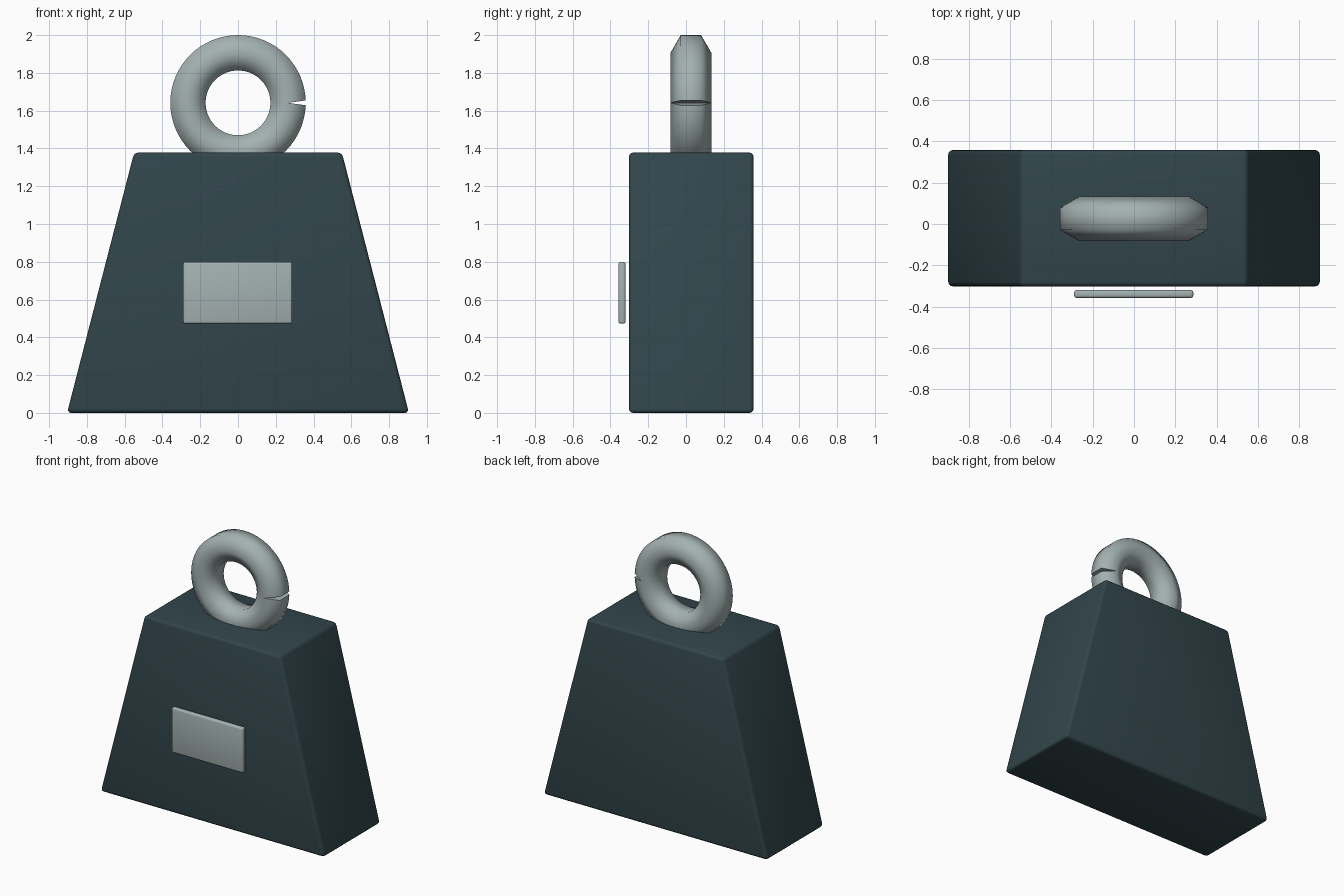
import bpy, bmesh, math

if "Cube" in bpy.data.objects:
    bpy.data.objects.remove(bpy.data.objects["Cube"])


def material(name, rgb):
    m = bpy.data.materials.new(name)
    m.diffuse_color = (*rgb, 1)
    m.use_nodes = True
    m.node_tree.nodes["Principled BSDF"].inputs["Base Color"].default_value = m.diffuse_color
    return m


iron = material("dark iron", (0.031, 0.060, 0.071))
steel = material("pale steel", (0.37, 0.44, 0.44))


def make_object(name, bm, mat, bevel=0.0, angle=65):
    bmesh.ops.recalc_face_normals(bm, faces=bm.faces)
    mesh = bpy.data.meshes.new(name)
    bm.to_mesh(mesh)
    bm.free()
    ob = bpy.data.objects.new(name, mesh)
    bpy.context.collection.objects.link(ob)
    mesh.materials.append(mat)
    bpy.ops.object.select_all(action='DESELECT')
    ob.select_set(True)
    bpy.context.view_layer.objects.active = ob
    if bevel:
        b = ob.modifiers.new("rounded edges", 'BEVEL')
        b.width, b.segments = bevel, 3
        bpy.ops.object.modifier_apply(modifier=b.name)
    bpy.ops.object.shade_smooth_by_angle(angle=math.radians(angle))
    return ob


def slab(name, profile, y0, y1, mat, bevel):
    """Extrude an x-z profile from y0 to y1."""
    bm = bmesh.new()
    face = bm.faces.new([bm.verts.new((x, y0, z)) for x, z in profile])
    new = bmesh.ops.extrude_face_region(bm, geom=[face])["geom"]
    verts = [v for v in new if isinstance(v, bmesh.types.BMVert)]
    bmesh.ops.translate(bm, verts=verts, vec=(0, y1 - y0, 0))
    if not face.is_valid or len(bm.faces) < 6:
        bm.faces.new([v for v in bm.verts if v not in verts])
    return make_object(name, bm, mat, bevel)


# Tapered weight body
slab("weight_body", [(-0.905, 0), (0.905, 0), (0.55, 1.378), (-0.55, 1.378)],
     -0.302, 0.358, iron, 0.022)

# Plate floating just off the front
slab("front_plate", [(-0.29, 0.472), (0.287, 0.472), (0.287, 0.80), (-0.29, 0.80)],
     -0.358, -0.32, steel, 0.012)

# Lifting ring: six-sided section swept round, split open on its outer right side
R, r, cy, cz = 0.265, 0.108, 0.026, 1.6415
STEPS, SIDES, GAP = 64, 6, 0.013
bm = bmesh.new()
rings = []
for i in range(STEPS + 1):
    a = 2 * math.pi * i / STEPS
    tilt = GAP if i == 0 else -GAP if i == STEPS else 0
    ring = []
    for k in range(SIDES):
        t = math.pi * (2 * k + 1) / SIDES
        out = r * math.cos(t)
        d = R + out
        dz = tilt if out > 0.01 else 0
        ring.append(bm.verts.new((d * math.cos(a), cy + r * math.sin(t),
                                  cz + d * math.sin(a) + dz)))
    rings.append(ring)
for p, q in zip(rings, rings[1:]):
    for k in range(SIDES):
        n = (k + 1) % SIDES
        bm.faces.new((p[k], p[n], q[n], q[k]))
# End caps inside the split, folded along the middle of the section
for ring in (rings[0], rings[-1]):
    bm.faces.new([ring[k] for k in (4, 5, 0, 1)])
    bm.faces.new([ring[k] for k in (1, 2, 3, 4)])
make_object("lifting_ring", bm, steel)
